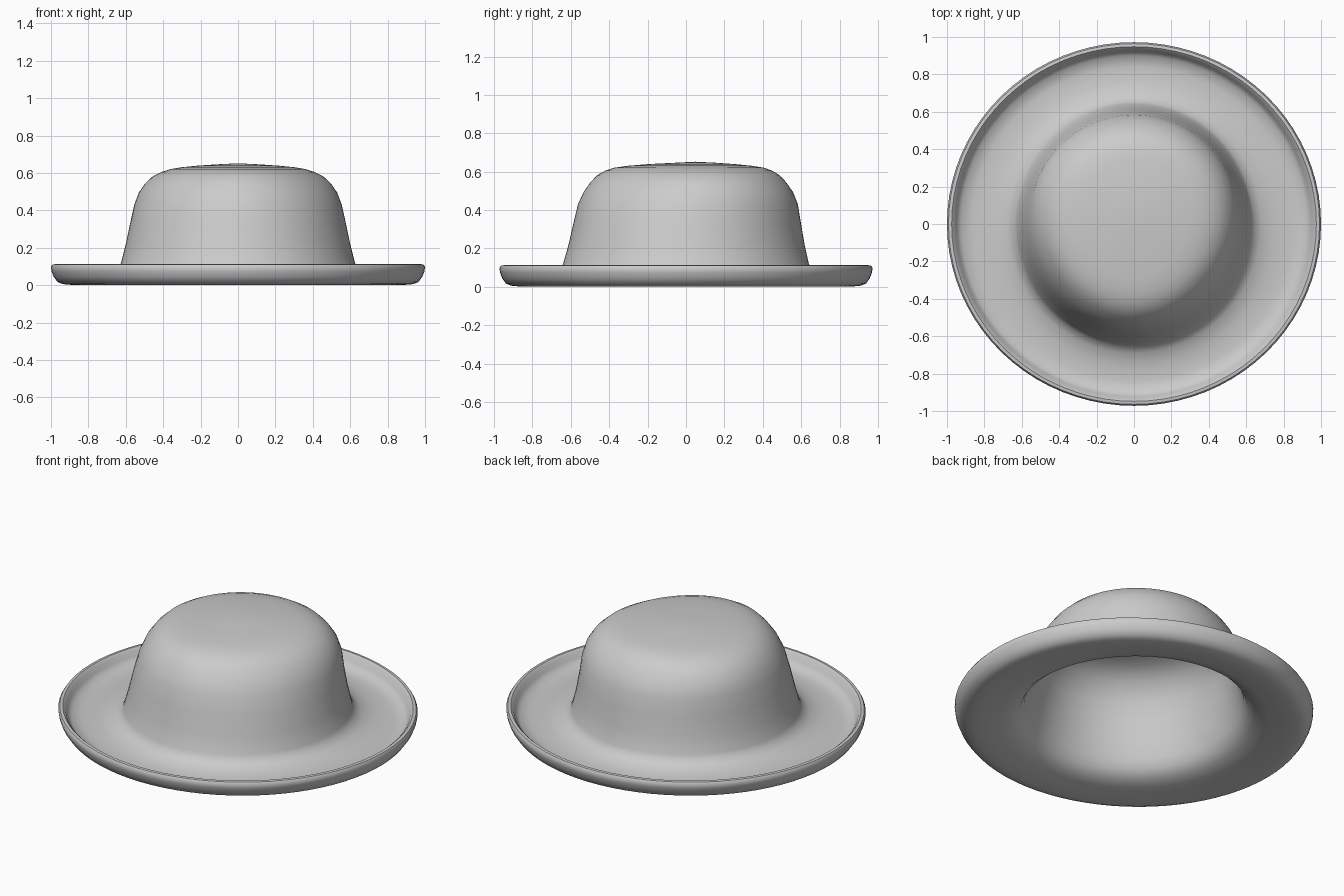
import bpy, bmesh, math

SEG = 80

# Brim: x radius, y radius, y shift, height - from inner sweatband edge, round the rim, up to the crown
BRIM = [
    (0.60, 0.615, 0, 0.125), (0.625, 0.64, 0, 0.075), (0.67, 0.68, 0, 0.038),
    (0.74, 0.74, 0, 0.02), (0.82, 0.81, 0, 0.01), (0.89, 0.87, 0, 0.002),
    (0.935, 0.91, 0, 0.006), (0.965, 0.938, 0, 0.017), (0.985, 0.958, 0, 0.045),
    (0.997, 0.969, 0, 0.075), (1.0, 0.972, 0, 0.098), (0.992, 0.964, 0, 0.111),
    (0.975, 0.948, 0, 0.113), (0.96, 0.934, 0, 0.10), (0.948, 0.922, 0, 0.072),
    (0.925, 0.90, 0, 0.048), (0.86, 0.84, 0, 0.038), (0.75, 0.755, 0, 0.046),
    (0.68, 0.69, 0, 0.064), (0.64, 0.655, 0, 0.09),
]
# Crown, bottom to top
CROWN = [
    (0.625, 0.64, 0, 0.12), (0.60, 0.615, 0.003, 0.22), (0.577, 0.593, 0.006, 0.33),
    (0.555, 0.573, 0.01, 0.43), (0.53, 0.545, 0.012, 0.495), (0.495, 0.51, 0.012, 0.545),
    (0.455, 0.475, 0.012, 0.582), (0.41, 0.435, 0.014, 0.605), (0.36, 0.39, 0.016, 0.621),
    (0.30, 0.32, 0.02, 0.631), (0.21, 0.22, 0.03, 0.640), (0.10, 0.10, 0.05, 0.647),
]
APEX = (0.05, 0.652)
WALL = 0.025


def ring(bm, rx, ry, shift, z, drop=0.0):
    egg = 0.07 * max(0, min(1, (z - 0.3) / 0.25))   # crown narrows toward the front
    verts = []
    for i in range(SEG):
        a = 2 * math.pi * i / SEG
        s = math.sin(a)
        verts.append(bm.verts.new((rx * math.cos(a) * (1 + egg * s), ry * s + shift, z - drop)))
    return verts


def cap(bm, loop, y, z):
    tip = bm.verts.new((0, y, z))
    for i in range(SEG):
        bm.faces.new((loop[i], loop[(i + 1) % SEG], tip))


bm = bmesh.new()
# Crown lining (top to bottom), brim, then outer crown
lining = [(rx - WALL, ry - WALL, s, z, WALL * min(1, max(0, (z - 0.4) / 0.2)))
          for rx, ry, s, z in reversed(CROWN[1:])]
loops = [ring(bm, *p) for p in lining + BRIM + CROWN]
for a, b in zip(loops, loops[1:]):
    for i in range(SEG):
        j = (i + 1) % SEG
        bm.faces.new((a[i], a[j], b[j], b[i]))
cap(bm, loops[-1], *APEX)
cap(bm, loops[0], APEX[0], APEX[1] - WALL)
bmesh.ops.recalc_face_normals(bm, faces=bm.faces)

mesh = bpy.data.meshes.new("hat")
bm.to_mesh(mesh)
bm.free()
hat = bpy.data.objects.new("hat", mesh)
bpy.context.collection.objects.link(hat)
bpy.context.view_layer.objects.active = hat
hat.select_set(True)
bpy.ops.object.shade_smooth_by_angle(angle=math.radians(40))
